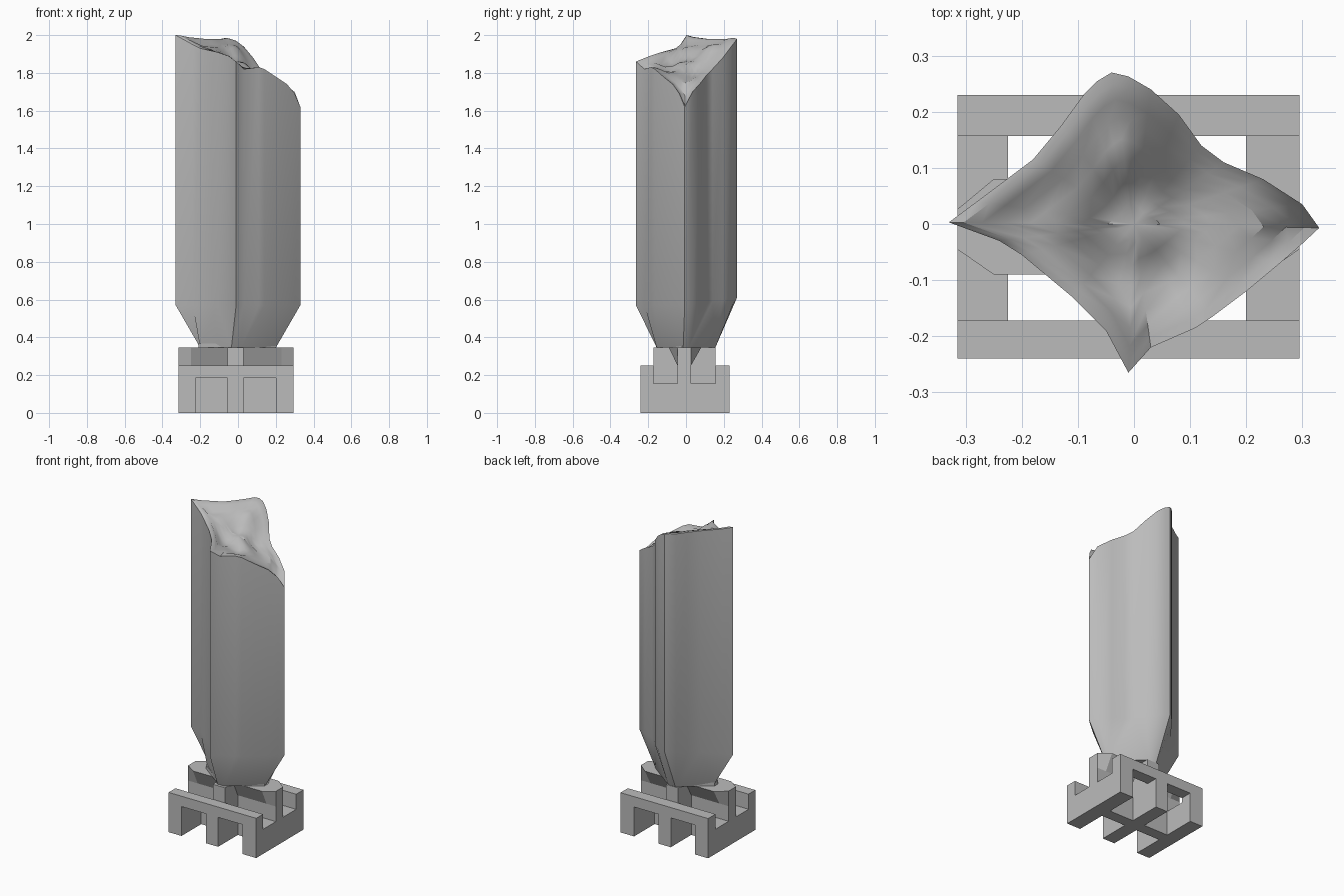
import bpy
import bmesh
import math
from mathutils import Vector

default_cube = bpy.data.objects.get("Cube")
if default_cube:
    bpy.data.objects.remove(default_cube, do_unlink=True)

# One plain grey material
GREY = (0.5, 0.5, 0.5, 1.0)
grey = bpy.data.materials.new("plain grey")
grey.use_nodes = True
grey.diffuse_color = GREY
shader = grey.node_tree.nodes["Principled BSDF"]
shader.inputs["Base Color"].default_value = GREY
shader.inputs["Roughness"].default_value = 0.8


def finish(bm, name):
    bmesh.ops.remove_doubles(bm, verts=bm.verts, dist=0.0005)
    bmesh.ops.recalc_face_normals(bm, faces=bm.faces)
    mesh = bpy.data.meshes.new(name)
    bm.to_mesh(mesh)
    bm.free()
    mesh.materials.append(grey)
    obj = bpy.data.objects.new(name, mesh)
    bpy.context.collection.objects.link(obj)
    return obj


def loft(name, lower, upper):
    """Solid between two loops with the same number of points."""
    bm = bmesh.new()
    low = [bm.verts.new(p) for p in lower]
    high = [bm.verts.new(p) for p in upper]
    bm.faces.new(low)
    bm.faces.new(high)
    for i in range(len(low)):
        j = (i + 1) % len(low)
        bm.faces.new((low[i], low[j], high[j], high[i]))
    return finish(bm, name)


def box(name, x, y, z):
    plan = [(x[0], y[0]), (x[1], y[0]), (x[1], y[1]), (x[0], y[1])]
    return loft(name, [(*p, z[0]) for p in plan], [(*p, z[1]) for p in plan])


# Main dimensions of the stand
LEFT, RIGHT = -0.315, 0.295
IN_LEFT, IN_RIGHT = -0.225, 0.2
FRONT, BACK = -0.24, 0.23
IN_FRONT, IN_BACK = -0.172, 0.157
MID_X = (-0.055, 0.03)
MID_Y = (-0.045, 0.026)
RIM, SILL, DECK, ARCH = 0.25, 0.155, 0.345, 0.185

# Front and back walls, each with two square openings
wall = [(LEFT, 0), (IN_LEFT, 0), (IN_LEFT, ARCH), (MID_X[0], ARCH),
        (MID_X[0], 0), (MID_X[1], 0), (MID_X[1], ARCH), (IN_RIGHT, ARCH),
        (IN_RIGHT, 0), (RIGHT, 0), (RIGHT, RIM), (LEFT, RIM)]
for name, y0, y1 in (("front_wall", FRONT, IN_FRONT), ("back_wall", IN_BACK, BACK)):
    loft(name, [(x, y0, z) for x, z in wall], [(x, y1, z) for x, z in wall])

# Low end walls
box("right_end_wall", (LEFT, IN_LEFT), (IN_FRONT, IN_BACK), (0, SILL))
box("left_end_wall", (IN_RIGHT, RIGHT), (IN_FRONT, IN_BACK), (0, SILL))

# Crossing beams
box("long_beam_lower", (IN_LEFT, IN_RIGHT), MID_Y, (0, SILL))
box("long_beam_upper", (LEFT, RIGHT), MID_Y, (SILL, RIM))
box("cross_beam", MID_X, (IN_FRONT, IN_BACK), (0, DECK))

# Flared head of the long beam, with pointed ends
flare = 0.065
wide = (-0.09, 0.08)
xs = (LEFT, LEFT + flare, RIGHT - flare, RIGHT)


def head_loop(y_wide, z):
    return [(xs[0], MID_Y[0], z), (xs[1], y_wide[0], z), (xs[2], y_wide[0], z),
            (xs[3], MID_Y[0], z), (xs[3], MID_Y[1], z), (xs[2], y_wide[1], z),
            (xs[1], y_wide[1], z), (xs[0], MID_Y[1], z)]


loft("beam_head", head_loop(MID_Y, RIM), head_loop(wide, DECK))

# Thin collar between stand and body
collar = [(0.2, -0.02), (0.2, 0.015), (0.015, 0.15), (-0.035, 0.15),
          (-0.21, 0.015), (-0.21, -0.02), (-0.035, -0.15), (0.015, -0.15)]
loft("collar", [(*p, DECK) for p in collar], [(*p, 0.368) for p in collar])

# Body outline: x, y and height of the torn upper edge
edge = [(0.33, -0.007, 1.62), (0.30, 0.035, 1.70), (0.23, 0.08, 1.75),
        (0.16, 0.11, 1.79), (0.12, 0.14, 1.82), (0.08, 0.195, 1.88),
        (0.03, 0.24, 1.94), (-0.01, 0.263, 1.97), (-0.04, 0.27, 1.98),
        (-0.065, 0.255, 1.985), (-0.09, 0.23, 1.98), (-0.13, 0.175, 1.98),
        (-0.18, 0.115, 1.98), (-0.28, 0.04, 1.99), (-0.33, 0.003, 2.0),
        (-0.24, -0.03, 1.95), (-0.20, -0.055, 1.93), (-0.11, -0.13, 1.91),
        (-0.05, -0.19, 1.89), (-0.01, -0.265, 1.86), (0.03, -0.22, 1.82),
        (0.11, -0.185, 1.83), (0.14, -0.165, 1.82), (0.20, -0.12, 1.78),
        (0.26, -0.07, 1.74), (0.30, -0.035, 1.69)]
# Hollows and swells inside the torn edge
inside = [(0, 0, 1.86), (-0.15, 0.03, 1.94), (-0.04, 0.15, 1.95),
          (0.12, 0.04, 1.78), (0.2, 0.02, 1.76), (0.06, -0.1, 1.8),
          (-0.03, -0.1, 1.83)]


def surface_height(x, y):
    total = weight = 0
    for cx, cy, cz in edge + inside:
        w = 1 / (math.hypot(x - cx, y - cy) ** 3 + 0.00001)
        total += w * cz
        weight += w
    return total / weight


def foot_point(x, y):
    """Gathers the lower edge into four narrow corners."""
    if abs(x) / 0.33 > abs(y) / 0.27:
        return math.copysign(0.2, x), math.copysign(0.015, y)
    return (0.015 if x > 0 else -0.035), math.copysign(0.155, y)


# Pleated body, gathered at the foot, with a sloping wavy top
bm = bmesh.new()
rings = [[bm.verts.new((*foot_point(x, y), DECK)) for x, y, z in edge],
         [bm.verts.new((x, y, 0.57 + 0.15 * max(y, 0))) for x, y, z in edge],
         [bm.verts.new(p) for p in edge]]
for s in (0.92, 0.82, 0.7, 0.56, 0.42, 0.28, 0.14):
    ring = []
    for x, y, z in edge:
        px, py = x * s, y * s
        blend = min(1, (1 - s) * 4)
        height = z + (surface_height(px, py) - z) * blend
        ring.append(bm.verts.new((px, py, height)))
    rings.append(ring)
for low, high in zip(rings, rings[1:]):
    for i in range(len(edge)):
        j = (i + 1) % len(edge)
        bm.faces.new((low[i], low[j], high[j], high[i]))
bm.faces.new(rings[0])
centre = bm.verts.new(Vector((0, 0, surface_height(0, 0))))
for i in range(len(edge)):
    bm.faces.new((rings[-1][i], rings[-1][(i + 1) % len(edge)], centre))
body = finish(bm, "pleated_body")

bpy.ops.object.select_all(action="DESELECT")
body.select_set(True)
bpy.context.view_layer.objects.active = body
bpy.ops.object.shade_smooth_by_angle(angle=math.radians(35))
